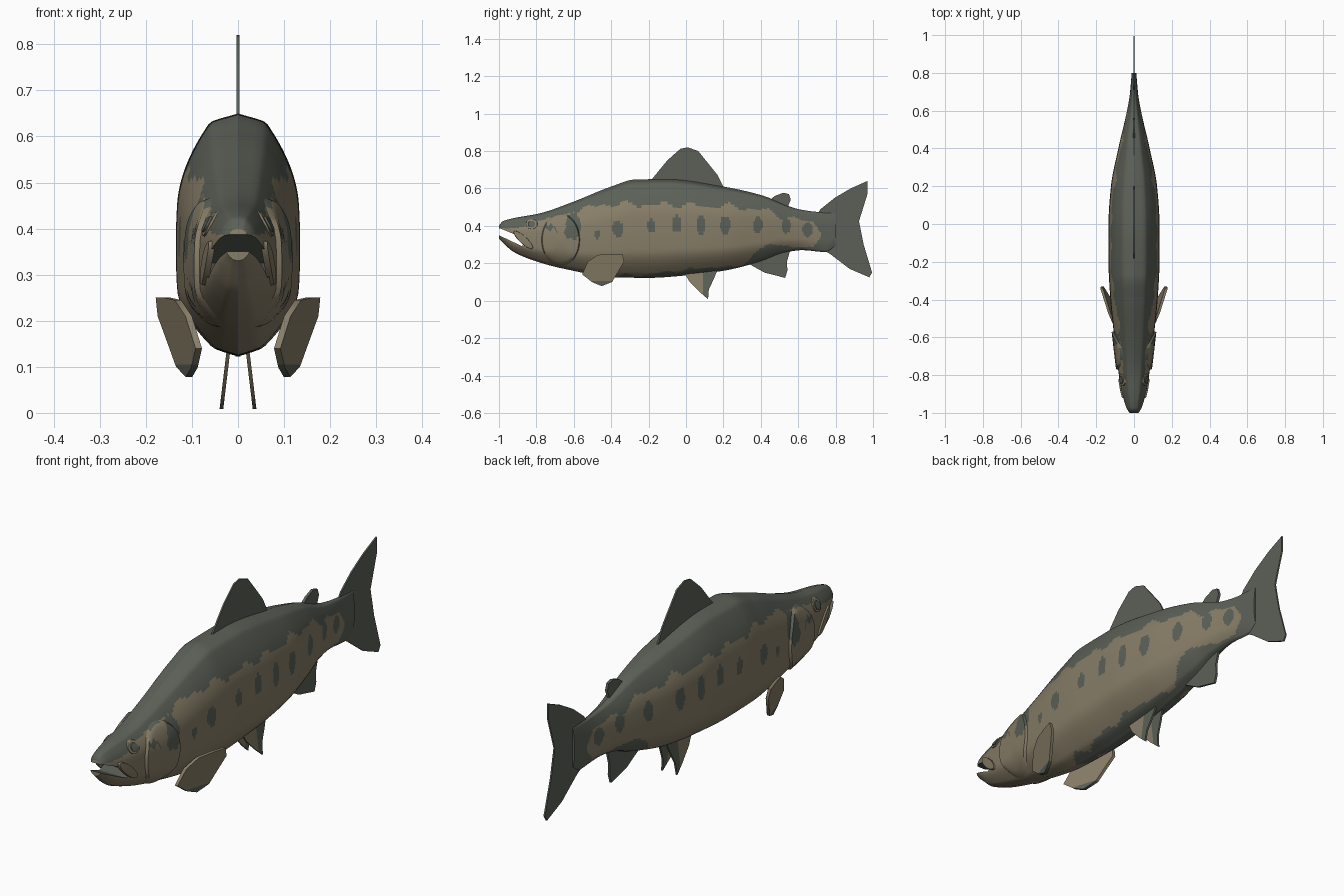
import bpy, bmesh, math
from mathutils import Vector

if "Cube" in bpy.data.objects:
    bpy.data.objects.remove(bpy.data.objects["Cube"])


def material(name, rgb):
    m = bpy.data.materials.new(name)
    m.use_nodes = True
    m.diffuse_color = (*rgb, 1)
    bsdf = next(n for n in m.node_tree.nodes if n.type == 'BSDF_PRINCIPLED')
    bsdf.inputs["Base Color"].default_value = (*rgb, 1)
    return m


MATS = [material("dark olive grey", (0.105, 0.118, 0.095)),
        material("warm tan", (0.245, 0.208, 0.138))]
DARK, TAN = 0, 1


def curve(points):
    """Monotone smooth interpolation through (position, value) pairs."""
    xs, vs = zip(*points)
    d = [(vs[i + 1] - vs[i]) / (xs[i + 1] - xs[i]) for i in range(len(xs) - 1)]
    inner = [2 * a * b / (a + b) if a * b > 0 else 0 for a, b in zip(d, d[1:])]
    m = [d[0]] + inner + [d[-1]]

    def at(x):
        x = min(max(x, xs[0]), xs[-1])
        i = next((k for k in range(len(d)) if x <= xs[k + 1]), len(d) - 1)
        h = xs[i + 1] - xs[i]
        t = (x - xs[i]) / h
        s = 1 - t
        return (vs[i] * (1 + 2 * t) * s * s + vs[i + 1] * t * t * (3 - 2 * t)
                + h * (m[i] * t * s * s - m[i + 1] * t * t * s))
    return at


# Body outline along its length, and the cross-section by height
top = curve([(-1, .40), (-.98, .425), (-.77, .47), (-.6, .53), (-.4, .61), (-.27, .648),
             (-.1, .65), (.2, .61), (.4, .565), (.6, .49), (.7, .475), (.8, .47)])
bottom = curve([(-1, .33), (-.92, .26), (-.8, .21), (-.65, .17), (-.38, .125), (-.2, .122),
                (0, .135), (.2, .16), (.4, .21), (.52, .255), (.62, .27), (.75, .26), (.8, .29)])
width = curve([(-1, .025), (-.97, .042), (-.85, .072), (-.6, .104), (-.4, .125),
               (-.2, .135), (0, .135), (.2, .122), (.4, .083), (.6, .037), (.68, .023), (.8, .012)])
section = curve([(0, 0), (.04, .42), (.28, .98), (.45, 1), (.62, .98), (.96, .46), (1, 0)])
back_line = curve([(-1, .385), (-.9, .39), (-.8, .425), (-.7, .45), (-.55, .49),
                   (-.4, .515), (.2, .505), (.4, .485), (.6, .43), (.72, .42)])
belly_depth = curve([(-.45, 0), (-.3, .012), (0, .03), (.17, .03), (.24, .008),
                     (.32, .02), (.4, .07), (.52, .05), (.58, .012), (.72, .03)])
SPOTS = [(-.475, .355, .017, .022), (-.365, .385, .03, .043), (-.185, .4, .022, .036),
         (-.05, .41, .025, .045), (.08, .405, .025, .054), (.21, .405, .027, .05),
         (.385, .405, .025, .045), (.535, .4, .025, .04), (.65, .38, .028, .04),
         (-.72, .39, .03, .02), (-.605, .40, .042, .07)]


def side(y, z):
    lo, hi = bottom(y), top(y)
    return width(y) * section(min(max((z - lo) / (hi - lo), .01), .99))


def paint(c):
    wave = .012 * math.sin(c.y * 34) + .008 * math.sin(c.y * 57 + 1) if c.y > -.6 else 0
    if c.y > .7 + .02 * math.sin(c.z * 40) or c.z > back_line(c.y) + wave:
        return DARK
    if c.y > -.45 and c.z < bottom(c.y) + belly_depth(c.y) + wave * .5:
        return DARK
    if any(((c.y - y) / a) ** 2 + ((c.z - z) / b) ** 2 < 1 for y, z, a, b in SPOTS):
        return DARK
    return TAN


def finish(name, bm, rule, smooth=True):
    bmesh.ops.recalc_face_normals(bm, faces=bm.faces)
    for f in bm.faces:
        f.material_index = rule(f.calc_center_median())
    me = bpy.data.meshes.new(name)
    bm.to_mesh(me)
    bm.free()
    for m in MATS:
        me.materials.append(m)
    ob = bpy.data.objects.new(name, me)
    bpy.context.scene.collection.objects.link(ob)
    if smooth:
        smooth_shade(ob)
    return ob


def smooth_shade(ob):
    bpy.ops.object.select_all(action='DESELECT')
    ob.select_set(True)
    bpy.context.view_layer.objects.active = ob
    bpy.ops.object.shade_smooth_by_angle(angle=math.radians(45))


def plate(bm, outline, thick, place):
    """Thin plate from a (y, z) outline; place gives x at each point."""
    faces = [[bm.verts.new((place(y, z) + s * thick / 2, y, z)) for y, z in outline]
             for s in (-1, 1)]
    for loop in faces:
        bm.faces.new(loop)
    n = len(outline)
    for i in range(n):
        j = (i + 1) % n
        bm.faces.new((faces[0][i], faces[0][j], faces[1][j], faces[1][i]))


# Body, lofted finely so the markings have clean borders
bm = bmesh.new()
ROWS, HALF = 250, 44
fr = [(1 - math.cos(math.pi * k / HALF)) / 2 for k in range(HALF + 1)]
loop = [(f, 1) for f in fr] + [(f, -1) for f in fr[-2:0:-1]]
rings = []
for r in range(ROWS + 1):
    y = -1 + 1.8 * r / ROWS
    lo, hi, w = bottom(y), top(y), width(y)
    rings.append([bm.verts.new((s * w * section(f), y, lo + f * (hi - lo))) for f, s in loop])
for a, b in zip(rings, rings[1:]):
    for i in range(len(loop)):
        j = (i + 1) % len(loop)
        bm.faces.new((a[i], a[j], b[j], b[i]))
bm.faces.new(rings[0])
bm.faces.new(rings[-1])
body = finish("body", bm, paint, smooth=False)

# Open mouth, cut as a wedge through the head
bm = bmesh.new()
plate(bm, [(-1.05, .395), (-.99, .385), (-.9, .348), (-.84, .325), (-.832, .302),
           (-.88, .293), (-.99, .345), (-1.05, .375)], .5, lambda y, z: 0)
cutter = finish("mouth_cutter", bm, lambda c: DARK, smooth=False)
cutter.hide_render = True
mod = body.modifiers.new("mouth", 'BOOLEAN')
mod.operation = 'DIFFERENCE'
mod.solver = 'EXACT'
mod.object = cutter
bpy.context.view_layer.objects.active = body
bpy.ops.object.modifier_apply(modifier=mod.name)
bpy.data.objects.remove(cutter)
smooth_shade(body)


def patch(name, s, cy, cz, ry, rz, lift, rule, tilt=0):
    """Oval plate that follows the side of the body."""
    bm = bmesh.new()
    steps, n = [0.01, .3, .6, .8, .93, 1], 48
    grid = []
    for r in steps:
        ring = []
        for k in range(n):
            a = math.tau * k / n
            u, v = r * ry * math.cos(a), r * rz * math.sin(a)
            y = cy + u * math.cos(tilt) - v * math.sin(tilt)
            z = cz + u * math.sin(tilt) + v * math.cos(tilt)
            x = side(y, z) + (-.006 if r == 1 else lift)
            ring.append(bm.verts.new((s * x, y, z)))
        grid.append(ring)
    bm.faces.new(grid[0])
    for a, b in zip(grid, grid[1:]):
        for k in range(n):
            bm.faces.new((a[k], a[k - 1], b[k - 1], b[k]))
    return finish(name, bm, rule)


# Gill covers, jaw bones and eyes
for s, label in ((1, "left"), (-1, "right")):
    patch(label + "_gill_cover", s, -.67, .325, .105, .145, .011, paint)
    patch(label + "_jaw_bone", s, -.87, .325, .07, .02, .007, lambda c: TAN, -.75)
    patch(label + "_eye_ring", s, -.825, .41, .032, .028, .005, lambda c: TAN)
    patch(label + "_eye", s, -.825, .41, .02, .018, .01, lambda c: DARK)


def fin(name, outline, place=lambda y, z: 0, thick=.007, rule=lambda c: DARK, cut=None):
    bm = bmesh.new()
    plate(bm, outline, thick, place)
    if cut:
        bmesh.ops.bisect_plane(bm, geom=bm.verts[:] + bm.edges[:] + bm.faces[:],
                               plane_co=Vector(cut[0]), plane_no=Vector(cut[1]))
    return finish(name, bm, rule)


# Fins on the centre line
fin("dorsal_fin", [(-.19, .64), (-.1, .75), (-.03, .812), (.01, .82), (.065, .80),
                   (.13, .72), (.17, .67), (.205, .6), (0, .6)])
fin("adipose_fin", [(.45, .54), (.475, .56), (.52, .577), (.55, .57), (.56, .54),
                    (.54, .49), (.46, .5)], thick=.012)
fin("tail_fin", [(.7, .46), (.72, .49), (.795, .55), (.88, .6), (.97, .64), (.97, .57), (.925, .425),
                 (.95, .3), (.995, .15), (.98, .125), (.875, .17), (.77, .25), (.7, .29)])
fin("anal_fin", [(.33, .2), (.42, .15), (.53, .122), (.542, .16), (.54, .21),
                 (.56, .28), (.4, .26)], thick=.01)

# Paired fins, each with a dark rear or lower edge
PELVIC = [(-.01, .15), (.02, .1), (.075, .045), (.118, .008), (.122, .06),
          (.148, .115), (.17, .17), (.06, .18)]
PECTORAL = [(-.555, .14), (-.525, .21), (-.47, .245), (-.4, .25), (-.34, .25), (-.33, .21),
            (-.363, .155), (-.395, .1), (-.45, .078), (-.5, .098)]
for s, label in ((1, "left"), (-1, "right")):
    fin(label + "_pelvic_fin", PELVIC, lambda y, z: s * (.037 - .12 * z), .008,
        lambda c: DARK if c.y > .092 else TAN, ((0, .092, 0), (0, 1, 0)))
    fin(label + "_pectoral_fin", PECTORAL, lambda y, z: s * (.232 + .31 * y + .18 * z), .014,
        lambda c: DARK if c.z < .105 else TAN, ((0, 0, .105), (0, 0, 1)))
